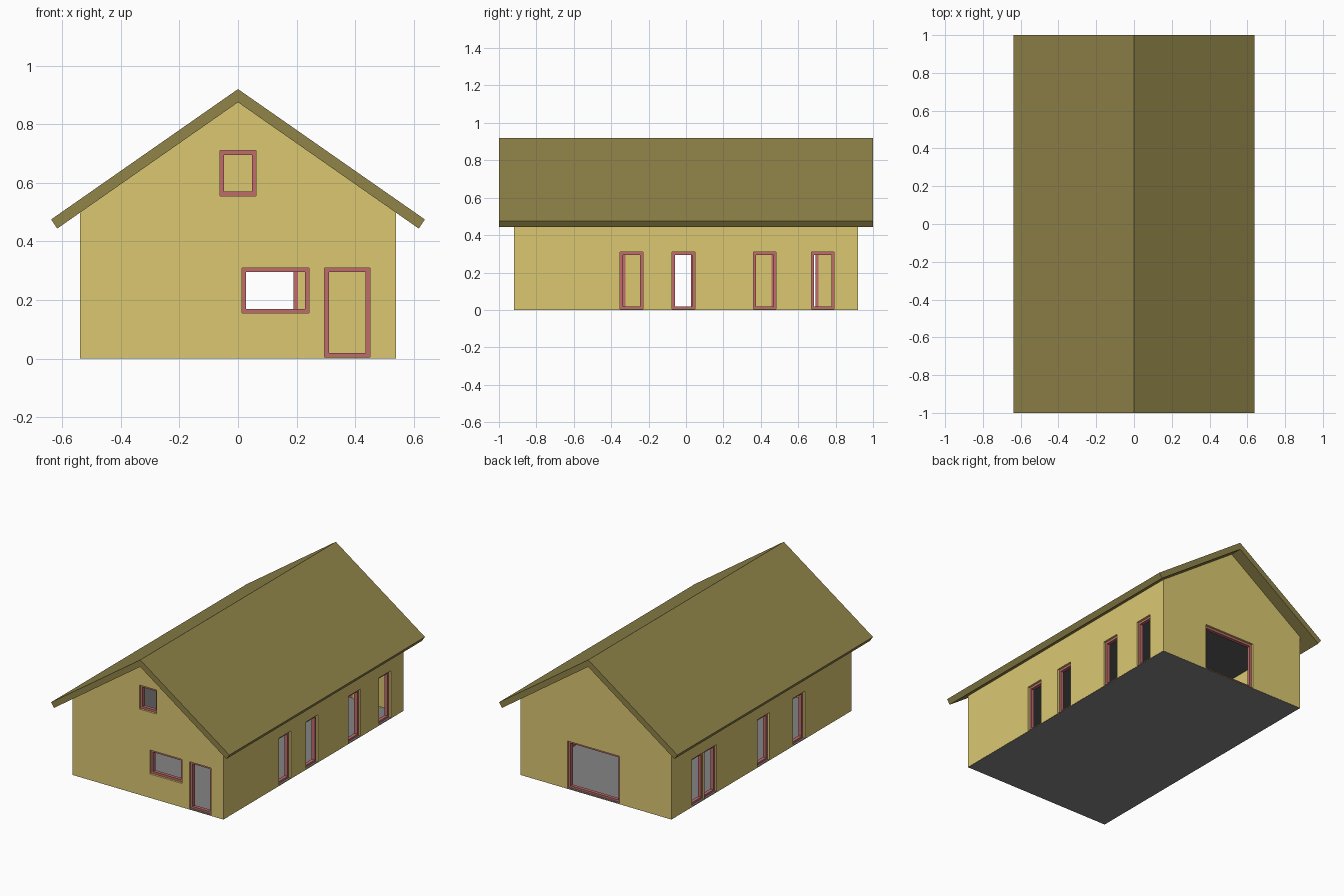
import bpy, bmesh
from mathutils import Matrix

if "Cube" in bpy.data.objects:
    bpy.data.objects.remove(bpy.data.objects["Cube"])

W, L, T = 0.54, 0.92, 0.04           # half width, half length, wall thickness
RIDGE, EAVE = 0.875, 0.498           # roof underside at ridge and at wall


def material(name, rgb):
    m = bpy.data.materials.new(name)
    m.diffuse_color = (*[(c / 255) ** 2.2 for c in rgb], 1)
    m.use_nodes = True
    m.node_tree.nodes["Principled BSDF"].inputs["Base Color"].default_value = m.diffuse_color
    return m


WALL = material("wall_yellow", (218, 198, 113))
ROOF = material("roof_olive", (142, 130, 74))
FRAME = material("frame_red", (190, 106, 106))
FLOOR = material("floor_grey", (132, 132, 132))
CEIL = material("ceiling_grey", (93, 93, 93))

# Profile planes: x/z extruded along y, and y/z extruded along x
ALONG_Y = Matrix(((1, 0, 0), (0, 0, -1), (0, 1, 0)))
ALONG_X = Matrix(((0, 0, 1), (1, 0, 0), (0, 1, 0)))


def rect(a0, a1, z0, z1):
    return [(a0, z0), (a1, z0), (a1, z1), (a0, z1)]


def panel(name, loops, depth, axis, centre, mat):
    """Extrude a filled outline (first loop) with holes (other loops)."""
    cu = bpy.data.curves.new(name, 'CURVE')
    cu.dimensions, cu.fill_mode, cu.extrude = '2D', 'BOTH', depth / 2
    for pts in loops:
        s = cu.splines.new('POLY')
        s.points.add(len(pts) - 1)
        for p, (a, b) in zip(s.points, pts):
            p.co = (a, b, 0, 1)
        s.use_cyclic_u, s.use_smooth = True, False
    tmp = bpy.data.objects.new(name + "_curve", cu)
    bpy.context.collection.objects.link(tmp)
    dg = bpy.context.evaluated_depsgraph_get()
    me = bpy.data.meshes.new_from_object(tmp.evaluated_get(dg))
    bpy.data.objects.remove(tmp)
    M = axis.to_4x4()
    M.translation = (0, centre, 0) if axis is ALONG_Y else (centre, 0, 0)
    me.transform(M)
    bm = bmesh.new()
    bm.from_mesh(me)
    bmesh.ops.remove_doubles(bm, verts=bm.verts, dist=1e-5)
    bmesh.ops.recalc_face_normals(bm, faces=bm.faces)
    for f in bm.faces:
        f.smooth = False
    bm.to_mesh(me)
    bm.free()
    me.materials.clear()
    me.materials.append(mat)
    ob = bpy.data.objects.new(name, me)
    bpy.context.collection.objects.link(ob)
    return ob


def wall(name, outline, holes, axis, side, outer):
    """Wall whose outer face is at side*outer, with a recessed frame per opening."""
    panel(name, [outline] + [rect(*h) for h in holes], T, axis,
          side * (outer - T / 2), WALL)
    b = 0.015
    for i, (a0, a1, z0, z1) in enumerate(holes):
        panel(f"{name}_frame_{i + 1}",
              [rect(a0, a1, z0, z1), rect(a0 + b, a1 - b, z0 + b, z1 - b)],
              0.022, axis, side * (outer - 0.024), FRAME)


# Gable walls
B = 0.001
gable = [(-W, B), (W, B), (W, EAVE), (0, RIDGE), (-W, EAVE)]
wall("front_wall", gable, [(-0.062, 0.062, 0.555, 0.71),
                           (0.013, 0.243, 0.155, 0.31),
                           (0.296, 0.45, 0.004, 0.31)], ALONG_Y, -1, L)
wall("back_wall", gable, [(-0.168, 0.205, 0.004, 0.31)], ALONG_Y, 1, L)

# Long side walls with tall narrow windows
side = rect(-L + T, L - T, B, EAVE)
for name, s, starts in (("right_wall", 1, (-0.353, -0.075, 0.36, 0.67)),
                        ("left_wall", -1, (-0.445, -0.08, 0.458, 0.586))):
    wall(name, side, [(y, y + 0.122, 0.004, 0.31) for y in starts], ALONG_X, s, W)

# Floor and attic slab
panel("floor", [rect(-W + B, W - B, 0, 0.006)], 2 * (L - B), ALONG_Y, 0, FLOOR)
panel("attic_floor", [rect(-W + T, W - T, 0.45, 0.47)], 2 * (L - T), ALONG_Y, 0, CEIL)

# Pitched roof with square-cut eaves
panel("roof", [[(0, 0.92), (-0.638, 0.475), (-0.617, 0.444), (0, RIDGE),
                (0.617, 0.444), (0.638, 0.475)]], 2.0, ALONG_Y, 0, ROOF)
